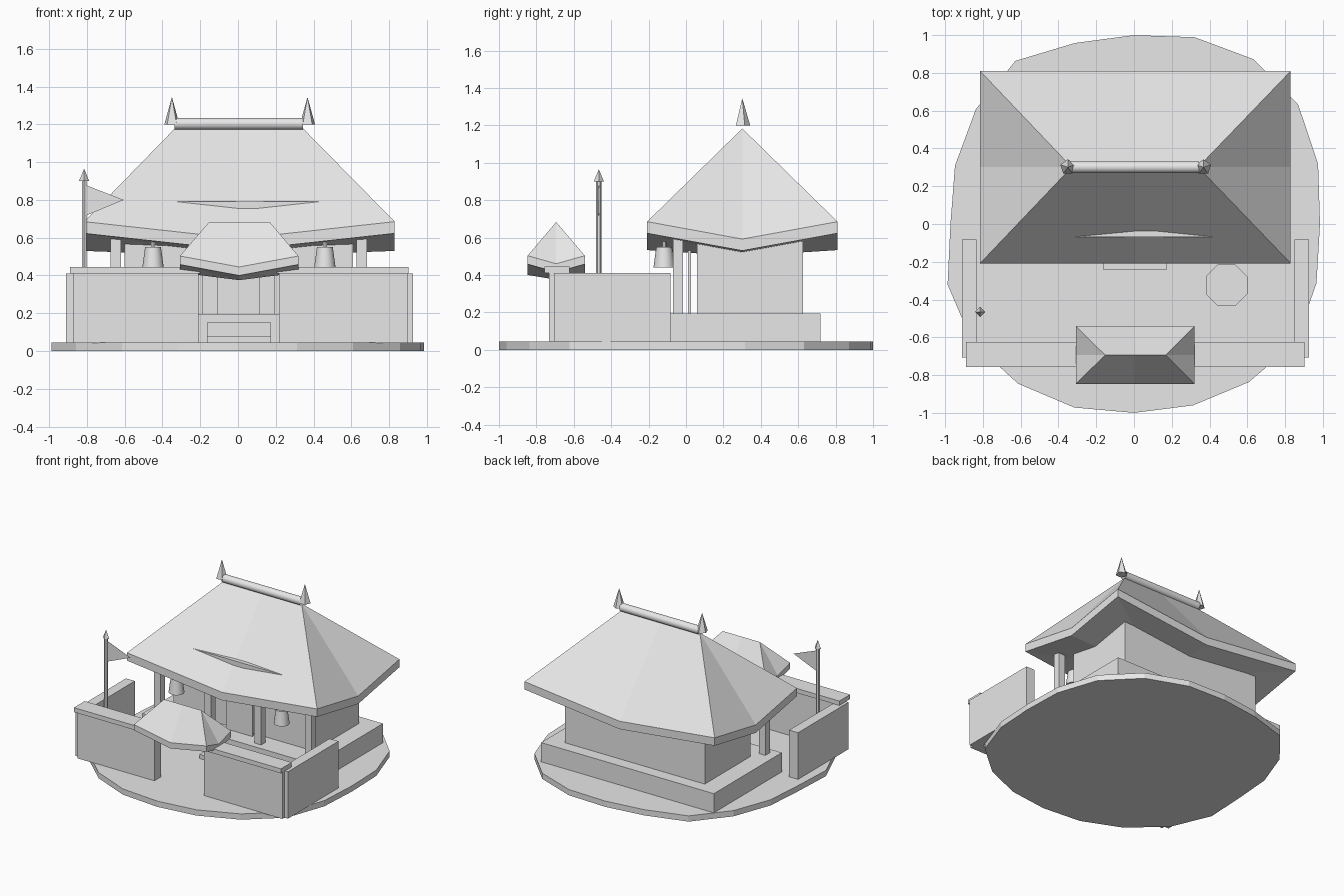
import bpy, bmesh, math
from mathutils import Matrix, Vector

if "Cube" in bpy.data.objects:
    bpy.data.objects.remove(bpy.data.objects["Cube"])

grey = bpy.data.materials.new("plain_grey")
grey.diffuse_color = (0.8, 0.8, 0.8, 1)
grey.use_nodes = True
grey.node_tree.nodes["Principled BSDF"].inputs["Base Color"].default_value = grey.diffuse_color


def finish(name, bm):
    bmesh.ops.recalc_face_normals(bm, faces=bm.faces)
    me = bpy.data.meshes.new(name)
    bm.to_mesh(me)
    bm.free()
    me.materials.append(grey)
    ob = bpy.data.objects.new(name, me)
    bpy.context.collection.objects.link(ob)
    return ob


def box(name, x0, x1, y0, y1, z0, z1):
    bm = bmesh.new()
    size = Matrix.Diagonal((x1 - x0, y1 - y0, z1 - z0, 1))
    mid = Matrix.Translation(((x0 + x1) / 2, (y0 + y1) / 2, (z0 + z1) / 2))
    bmesh.ops.create_cube(bm, size=1, matrix=mid @ size)
    return finish(name, bm)


def cone(name, x, y, z0, z1, r0, r1, sides, turn=0.0, smooth=False):
    bm = bmesh.new()
    mat = Matrix.Translation((x, y, (z0 + z1) / 2)) @ Matrix.Rotation(turn, 4, 'Z')
    bmesh.ops.create_cone(bm, cap_ends=True, segments=sides, radius1=r0, radius2=r1,
                          depth=z1 - z0, matrix=mat)
    ob = finish(name, bm)
    if smooth:
        smooth_object(ob)
    return ob


def smooth_object(ob):
    bpy.ops.object.select_all(action='DESELECT')
    ob.select_set(True)
    bpy.context.view_layer.objects.active = ob
    bpy.ops.object.shade_smooth_by_angle(angle=math.radians(40))


def prism(name, points, depth):
    """Extrude a closed outline along `depth`."""
    bm = bmesh.new()
    f = bm.faces.new([bm.verts.new(p) for p in points])
    ext = bmesh.ops.extrude_face_region(bm, geom=[f])
    bmesh.ops.translate(bm, vec=Vector(depth),
                        verts=[g for g in ext["geom"] if isinstance(g, bmesh.types.BMVert)])
    return finish(name, bm)


def hip_roof(name, x0, x1, y0, y1, corner, mid_fb, mid_side, thick, rx0, rx1, rz, under):
    """Hipped roof whose eaves sag at the middle of each side."""
    bm = bmesh.new()
    xm, ym = (x0 + x1) / 2, (y0 + y1) / 2
    rim = [(x0, y0, corner), (xm, y0, mid_fb), (x1, y0, corner), (x1, ym, mid_side),
           (x1, y1, corner), (xm, y1, mid_fb), (x0, y1, corner), (x0, ym, mid_side)]
    top = [bm.verts.new(p) for p in rim]
    bot = [bm.verts.new((x, y, z - thick)) for x, y, z in rim]
    a, c, b = [bm.verts.new((x, ym, rz)) for x in (rx0, (rx0 + rx1) / 2, rx1)]
    centre = bm.verts.new((xm, ym, under))
    ridge = [a, c, b, b, b, c, a, a]                # ridge point above each eave point
    for i in range(8):
        j = (i + 1) % 8
        bm.faces.new((top[i], bot[i], bot[j], top[j]))
        bm.faces.new((bot[j], bot[i], centre))
        loop = [top[i], top[j], ridge[j]]
        bm.faces.new(loop if ridge[i] is ridge[j] else loop + [ridge[i]])
    return finish(name, bm)


# Uneven 20-sided ground slab
radii = [0.985, 1.025, 1.075, 1.078, 1.04, 1.0, 1.008, 1.068, 1.035, 0.997,
         0.972, 1.038, 1.06, 1.045, 1.022, 1.0, 1.01, 1.035, 1.06, 1.016]
prism("ground_slab", [(r * math.cos(i * math.pi / 10), r * math.sin(i * math.pi / 10), 0)
                      for i, r in enumerate(radii)], (0, 0, 0.045))

# House platform, steps, walls and door screen
box("platform", -0.745, 0.75, -0.12, 0.72, 0.035, 0.195)
box("upper_step", -0.165, 0.175, -0.185, -0.12, 0.01, 0.15)
box("lower_step", -0.165, 0.175, -0.242, -0.185, 0.01, 0.077)
box("house_body", -0.6, 0.61, 0.06, 0.625, 0.19, 0.6)
box("door_screen", -0.11, 0.117, 0.01, 0.027, 0.19, 0.56)

# Porch pillars carrying a beam that shows through the front slope
for i in range(4):
    x = -0.648 + i * 0.4345
    box("porch_pillar", x - 0.028, x + 0.028, -0.07, -0.015, 0.19, 0.7)
box("porch_beam", -0.6, 0.61, -0.07, -0.015, 0.72, 0.792)

# Main roof, ridge pole and finials
hip_roof("main_roof", -0.815, 0.83, -0.208, 0.81, 0.685, 0.595, 0.592, 0.062,
         -0.33, 0.34, 1.183, 0.5)
bm = bmesh.new()
bmesh.ops.create_cone(bm, cap_ends=False, segments=16, radius1=0.031, radius2=0.031, depth=0.68,
                      matrix=Matrix.Translation((0.005, 0.301, 1.203)) @ Matrix.Rotation(math.pi / 2, 4, 'Y'))
smooth_object(finish("ridge_pole", bm))
for x in (-0.35, 0.368):
    cone("ridge_finial", x, 0.301, 1.2, 1.345, 0.042, 0, 5)

# Hanging bells
for x in (-0.45, 0.46):
    cone("bell", x, -0.117, 0.44, 0.55, 0.057, 0.042, 12, smooth=True)
    cone("bell_cord", x, -0.117, 0.55, 0.61, 0.012, 0.012, 6)

# Courtyard walls with coping
for x0, x1, c0, c1 in ((-0.875, -0.21, -0.89, -0.2), (0.217, 0.897, 0.207, 0.902)):
    box("front_wall", x0, x1, -0.733, -0.652, 0.043, 0.41)
    box("wall_coping", c0, c1, -0.757, -0.624, 0.41, 0.445)
for x0, x1 in ((-0.912, -0.835), (0.85, 0.927)):
    box("side_wall", x0, x1, -0.707, -0.082, 0.043, 0.41)

# Gate roof
hip_roof("gate_roof", -0.308, 0.32, -0.847, -0.541, 0.503, 0.445, 0.46, 0.045,
         -0.153, 0.168, 0.683, 0.375)

# Flag on its pole
cone("flag_pole", -0.815, -0.466, 0.035, 0.905, 0.014, 0.014, 6)
cone("pole_tip", -0.815, -0.466, 0.9, 0.965, 0.027, 0, 4)
prism("flag", [(-0.81, -0.467, 0.88), (-0.81, -0.467, 0.715), (-0.605, -0.467, 0.8)], (0, 0.002, 0))

# Octagonal stone in the yard
cone("yard_stone", 0.49, -0.324, 0.035, 0.1, 0.119, 0.119, 8, math.pi / 8)
